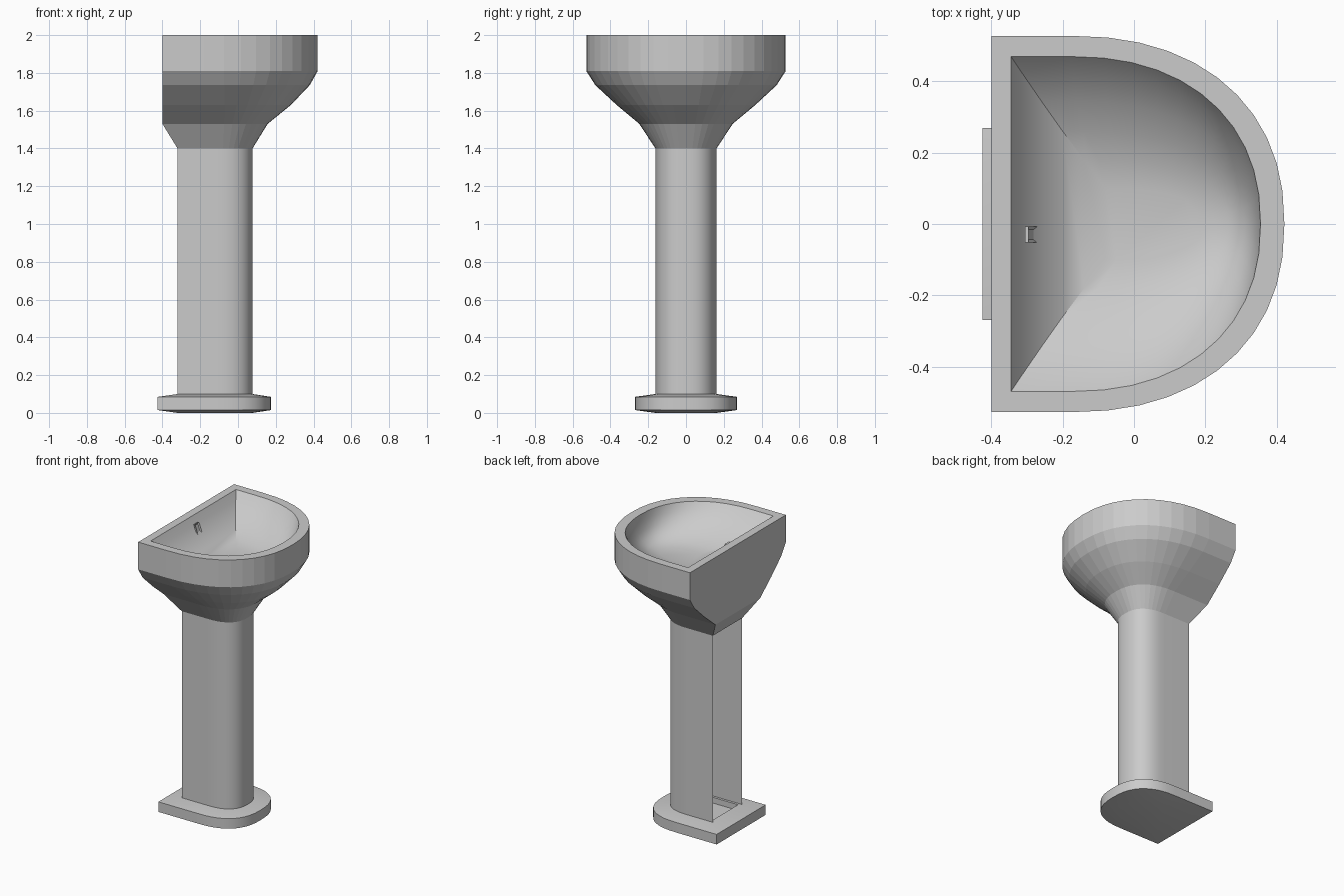
import bpy, bmesh, math

if "Cube" in bpy.data.objects:
    bpy.data.objects.remove(bpy.data.objects["Cube"])

SEG = 22  # arc segments on every D-shaped ring


def d_ring(z, xb, xs, xf, w, p):
    """Flat back at xb, straight sides to xs, rounded nose reaching xf."""
    pts = [(xb, -w, z)]
    for i in range(SEG + 1):
        t = math.pi * (i / SEG - 0.5)
        c, s = max(0.0, math.cos(t)), math.sin(t)
        pts.append((xs + (xf - xs) * c ** (2 / p),
                    math.copysign(w * abs(s) ** (2 / p), s), z))
    return pts + [(xb, w, z)]


def loft(name, rings, cap_start=False, cap_end=False, open_back=False, angle=28):
    bm = bmesh.new()
    loops = [[bm.verts.new(co) for co in d_ring(*r)] for r in rings]
    n = len(loops[0])
    for a, b in zip(loops, loops[1:]):
        for i in range(n - 1 if open_back else n):
            j = (i + 1) % n
            bm.faces.new((a[i], a[j], b[j], b[i]))
    if cap_start:
        bm.faces.new(loops[0][::-1])
    if cap_end:
        bm.faces.new(loops[-1])
    return finish(name, bm, angle)


def finish(name, bm, angle):
    mesh = bpy.data.meshes.new(name)
    bm.to_mesh(mesh)
    bm.free()
    ob = bpy.data.objects.new(name, mesh)
    bpy.context.collection.objects.link(ob)
    bpy.ops.object.select_all(action='DESELECT')
    ob.select_set(True)
    bpy.context.view_layer.objects.active = ob
    bpy.ops.object.shade_smooth_by_angle(angle=math.radians(angle))
    return ob


# Basin outside: faceted bands widening upward, ending in the flat rim
inner_rim = (2.00, -0.345, -0.18, 0.355, 0.47, 2.25)
loft("basin_shell", [
    (1.40, -0.32, -0.12, 0.077, 0.162, 2.5),
    (1.53, -0.40, -0.13, 0.157, 0.247, 2.4),
    (1.63, -0.40, -0.15, 0.28, 0.367, 2.3),
    (1.735, -0.40, -0.17, 0.38, 0.48, 2.25),
    (1.81, -0.40, -0.18, 0.422, 0.528, 2.25),
    (2.00, -0.40, -0.18, 0.422, 0.528, 2.25),
    inner_rim,
], angle=1)

# Bowl: smooth shallow inside with a sloping back wall
loft("bowl", [
    inner_rim,
    (1.95, -0.315, -0.17, 0.350, 0.425, 2.25),
    (1.89, -0.26, -0.16, 0.335, 0.345, 2.2),
    (1.845, -0.20, -0.14, 0.31, 0.26, 2.2),
    (1.815, -0.14, -0.10, 0.265, 0.18, 2.2),
    (1.80, -0.08, -0.05, 0.20, 0.10, 2.2),
], cap_end=True, angle=32)

# Pedestal column: thin shell, open at the back
loft("pedestal_column", [
    (0.09, -0.32, -0.12, 0.077, 0.162, 2.5),
    (1.40, -0.32, -0.12, 0.077, 0.162, 2.5),
], open_back=True)

# Foot plate with a shallow recess inside the column
loft("foot_plate", [
    (0.00, -0.32, -0.12, 0.077, 0.162, 2.5),
    (0.015, -0.425, -0.12, 0.175, 0.27, 2.5),
    (0.085, -0.425, -0.12, 0.175, 0.27, 2.5),
    (0.10, -0.32, -0.12, 0.077, 0.162, 2.5),
    (0.10, -0.30, -0.12, 0.06, 0.145, 2.5),
    (0.06, -0.30, -0.12, 0.06, 0.145, 2.5),
], cap_start=True, cap_end=True, angle=12)

# Small upright overflow outlet on the back wall of the bowl
bm = bmesh.new()
bmesh.ops.create_cube(bm, size=1)
bmesh.ops.scale(bm, vec=(0.01, 0.045, 0.08), verts=bm.verts)
front = [f for f in bm.faces if f.normal.x > 0.9]
bmesh.ops.inset_region(bm, faces=front, thickness=0.012)
bmesh.ops.translate(bm, vec=(-0.006, 0, 0), verts=front[0].verts)
outlet = finish("overflow_outlet", bm, 30)
outlet.location = (-0.287, -0.03, 1.93)
outlet.rotation_euler.y = -0.35
